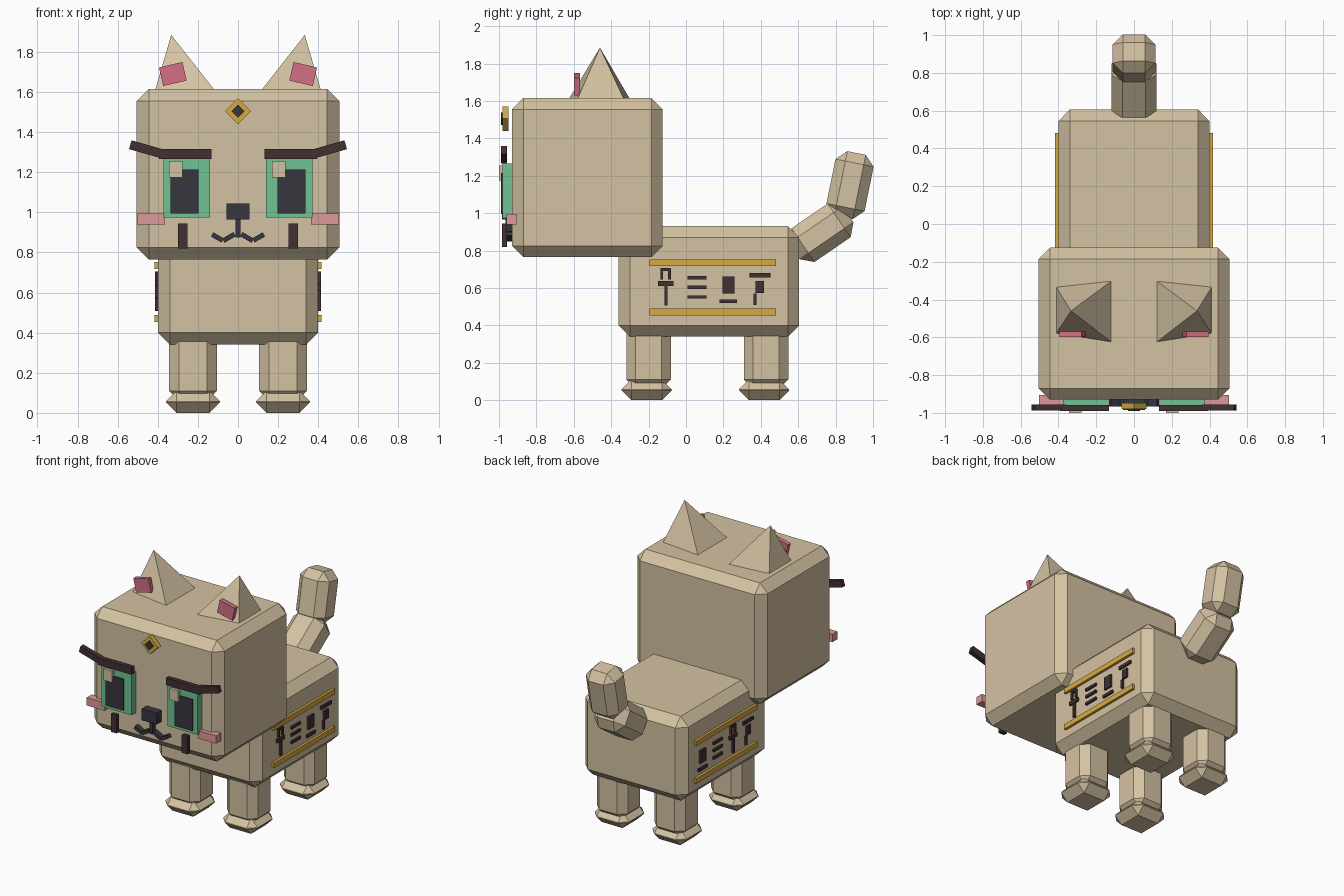
import bpy, bmesh, math
from mathutils import Matrix, Euler

if "Cube" in bpy.data.objects:
    bpy.data.objects.remove(bpy.data.objects["Cube"])


def material(name, r, g, b):
    lin = [((c / 255 + 0.055) / 1.055) ** 2.4 for c in (r, g, b)]
    m = bpy.data.materials.new(name)
    m.diffuse_color = (*lin, 1)
    m.use_nodes = True
    m.node_tree.nodes["Principled BSDF"].inputs["Base Color"].default_value = m.diffuse_color
    return m


FUR = material("sand fur", 212, 194, 162)
GREEN = material("eye green", 112, 194, 148)
DARK = material("charcoal", 54, 54, 63)
BROWN = material("dark brown", 66, 48, 50)
GOLD = material("gold", 214, 170, 66)
PINK = material("ear pink", 212, 112, 134)
BLUSH = material("cheek pink", 222, 152, 152)


def finish(name, bm, mat):
    bmesh.ops.recalc_face_normals(bm, faces=bm.faces[:])
    me = bpy.data.meshes.new(name)
    bm.to_mesh(me)
    bm.free()
    me.materials.append(mat)
    ob = bpy.data.objects.new(name, me)
    bpy.context.collection.objects.link(ob)
    return ob


def box(name, mat, x, y, z, bevel=0, rot=(0, 0, 0)):
    """Box from (min, max) ranges, optionally chamfered, turned about its centre (degrees)."""
    rng = (x, y, z)
    bm = bmesh.new()
    bmesh.ops.create_cube(bm, size=1)
    bmesh.ops.scale(bm, vec=[b - a for a, b in rng], verts=bm.verts)
    if bevel:
        bmesh.ops.bevel(bm, geom=bm.edges[:], offset=bevel, segments=1,
                        profile=0.5, affect='EDGES')
    ob = finish(name, bm, mat)
    ob.location = [(a + b) / 2 for a, b in rng]
    ob.rotation_euler = [math.radians(a) for a in rot]
    return ob


def around(c, size):
    return (c - size / 2, c + size / 2)


def span(s, a, b):
    """Mirrored x range."""
    return tuple(sorted((s * a, s * b)))


# Head and body
box("head", FUR, (-0.505, 0.505), (-0.93, -0.125), (0.765, 1.615), 0.06)
box("body", FUR, (-0.40, 0.40), (-0.36, 0.605), (0.34, 0.93), 0.06)

# Legs and paws
for s, side in ((-1, "right"), (1, "left")):
    for y, end in ((-0.20, "front"), (0.428, "back")):
        box(f"{end}_{side}_leg", FUR, around(s * 0.224, 0.24), around(y, 0.238),
            (0.06, 0.405), 0.05)
        box(f"{end}_{side}_paw", FUR, around(s * 0.224, 0.268), around(y - 0.01, 0.268),
            (0, 0.11), 0.052)

# Tail in two chamfered segments
box("tail_base", FUR, around(0, 0.24), around(0.722, 0.218), around(0.895, 0.35),
    0.058, (-55.5, 0, 0))
box("tail_tip", FUR, around(0, 0.226), around(0.877, 0.208), around(1.15, 0.35),
    0.054, (-11.5, 0, 0))

for s, side in ((-1, "right"), (1, "left")):
    # Ear: outward-leaning pyramid, narrower at its outer edge
    bm = bmesh.new()
    base = [bm.verts.new((s * x, y, 1.61)) for x, y in
            ((0.117, -0.30), (0.413, -0.332), (0.413, -0.58), (0.117, -0.627))]
    tip = bm.verts.new((s * 0.333, -0.46, 1.885))
    bm.faces.new(base)
    for i in range(4):
        bm.faces.new((base[i], base[(i + 1) % 4], tip))
    finish(f"{side}_ear", bm, FUR)
    box(f"{side}_inner_ear", PINK, around(s * 0.325, 0.12), (-0.598, -0.568),
        around(1.69, 0.095), 0, (0, s * 13, 0))

    # Eye, pupil and highlight (highlight sits on the same side of both eyes)
    box(f"{side}_eye", GREEN, span(s, 0.14, 0.372), (-0.98, -0.92), (0.975, 1.265))
    box(f"{side}_pupil", DARK, span(s, 0.198, 0.337), (-0.988, -0.97), (0.995, 1.215))
    box(f"{side}_eye_highlight", FUR, around(s * 0.2565 - 0.0535, 0.066), (-1.0, -0.975),
        (1.175, 1.255))

    # Brow with raised outer end
    box(f"{side}_brow", BROWN, span(s, 0.133, 0.393), (-0.99, -0.958), (1.265, 1.315))
    box(f"{side}_brow_end", BROWN, around(s * 0.452, 0.177), (-0.988, -0.956),
        around(1.313, 0.046), 0, (0, -s * 16, 0))

    # Cheek, cheek mark and mouth curve
    box(f"{side}_cheek", BLUSH, span(s, 0.363, 0.503), (-0.96, -0.905), (0.94, 0.995))
    box(f"{side}_cheek_mark", BROWN, span(s, 0.253, 0.298), (-0.985, -0.957), (0.82, 0.945))
    box(f"{side}_mouth_inner", DARK, around(s * 0.045, 0.065), (-0.965, -0.92),
        around(0.875, 0.024), 0, (0, s * 30, 0))
    box(f"{side}_mouth_outer", DARK, around(s * 0.103, 0.06), (-0.965, -0.92),
        around(0.875, 0.024), 0, (0, -s * 30, 0))

# Nose and lip line
box("nose", DARK, (-0.058, 0.058), (-0.985, -0.92), (0.965, 1.045))
box("lip_line", DARK, (-0.012, 0.012), (-0.965, -0.92), (0.875, 0.965))

# Forehead diamond
box("forehead_diamond", GOLD, around(0, 0.092), (-0.98, -0.948), around(1.505, 0.092),
    0, (0, 45, 0))
box("forehead_gem", DARK, around(0, 0.046), (-0.99, -0.975), around(1.505, 0.046),
    0, (0, 45, 0))

# Flank marks: bars as (along, height, width, tall) around each mark's centre
CROSS = [(0, 0.698, 0.052, 0.016), (-0.021, 0.675, 0.014, 0.058), (0.021, 0.675, 0.014, 0.058),
         (0, 0.623, 0.084, 0.026), (0.002, 0.565, 0.016, 0.115)]
BARS = [(0, z, 0.1, 0.018) for z in (0.654, 0.604, 0.552)]
BLOCK = [(0, 0.616, 0.062, 0.09), (0, 0.529, 0.094, 0.02)]
HOOK = [(0, 0.668, 0.112, 0.022), (0, 0.604, 0.046, 0.064), (-0.026, 0.54, 0.016, 0.06)]

for s, side, marks in ((1, "left", (CROSS, BARS, BLOCK, HOOK)),
                       (-1, "right", (BLOCK, BARS, CROSS, HOOK))):
    for z, level in ((0.735, "upper"), (0.471, "lower")):
        box(f"{side}_{level}_band", GOLD, span(s, 0.39, 0.417), (-0.195, 0.482),
            around(z, 0.036))
    for i, mark in enumerate(marks):
        centre = 0.143 + s * (-0.252 + 0.168 * i)
        for a, z, w, h in mark:
            box(f"{side}_flank_mark", BROWN, span(s, 0.39, 0.413),
                around(centre + s * a, w), around(z, h))
